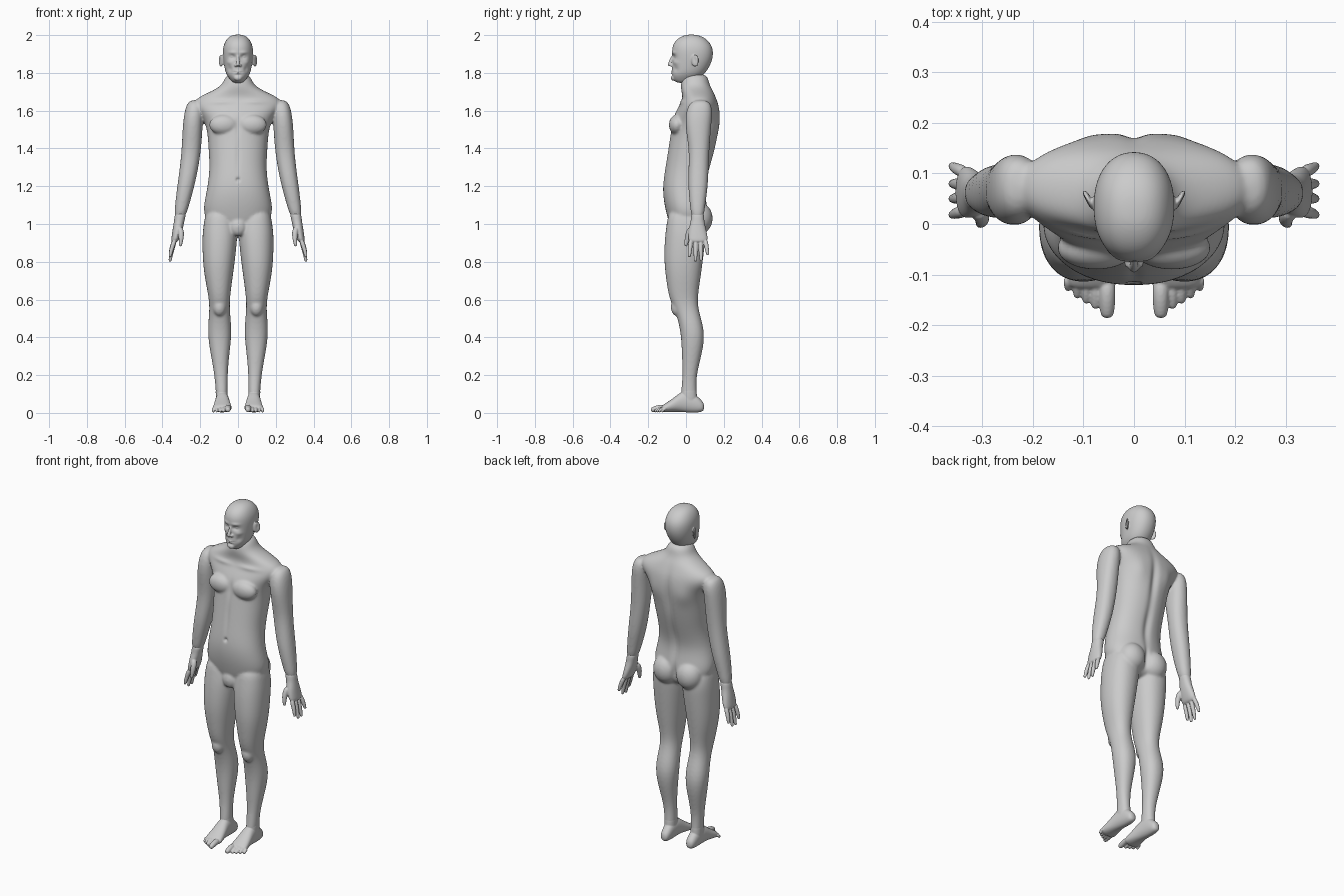
import bpy
import bmesh
import math
from mathutils import Matrix, Vector

old = bpy.data.objects.get("Cube")
if old:
    bpy.data.objects.remove(old, do_unlink=True)

skin = bpy.data.materials.new("plain grey")
skin.use_nodes = True
skin.diffuse_color = (0.6, 0.6, 0.6, 1)
skin.node_tree.nodes["Principled BSDF"].inputs["Base Color"].default_value = skin.diffuse_color

SIDES = 20


def skin_rings(bm, rings):
    """Bridge a list of rings of points into a closed tube."""
    loops = [[bm.verts.new(point) for point in ring] for ring in rings]
    for low, high in zip(loops, loops[1:]):
        for i in range(SIDES):
            j = (i + 1) % SIDES
            bm.faces.new((low[i], low[j], high[j], high[i]))
    bm.faces.new(loops[0])
    bm.faces.new(loops[-1])


def tube(bm, rows, side=1, along_y=False, power=2.2):
    """Loft rounded sections given as (station, x min, x max, other min, other max)."""
    rings = []
    for station, left, right, near, far in rows:
        ring = []
        for i in range(SIDES):
            angle = math.tau * i / SIDES
            c, s = math.cos(angle), math.sin(angle)
            c = math.copysign(abs(c) ** (2 / power), c)
            s = math.copysign(abs(s) ** (2 / power), s)
            x = side * ((left + right) / 2 + c * (right - left) / 2)
            other = (near + far) / 2 + s * (far - near) / 2
            ring.append((x, station, other) if along_y else (x, other, station))
        rings.append(ring)
    skin_rings(bm, rings)


def centred(rows):
    """Turn (station, half width, front, back) into full tube rows."""
    return [(z, -half, half, front, back) for z, half, front, back in rows]


def rod(bm, points, radii, side=1):
    """Round rod through a few points, for fingers, toes and facial ridges."""
    path = [Vector((side * x, y, z)) for x, y, z in points]
    turn = (path[-1] - path[0]).to_track_quat("Z", "Y")
    rings = []
    for centre, radius in zip(path, radii):
        angles = [math.tau * i / SIDES for i in range(SIDES)]
        rings.append([centre + turn @ Vector((math.cos(a), math.sin(a), 0)) * radius for a in angles])
    tip = turn @ Vector((0, 0, radii[-1] * 0.7))
    rings.append([path[-1] + tip + (point - path[-1]) * 0.6 for point in rings[-1]])
    skin_rings(bm, rings)


def ball(bm, centre, size, side=1, tilt=0):
    x, y, z = centre
    place = Matrix.Translation((side * x, y, z)) @ Matrix.Rotation(side * tilt, 4, "Z")
    place = place @ Matrix.Diagonal((*size, 1))
    bmesh.ops.create_icosphere(bm, subdivisions=3, radius=1, matrix=place)


def fuse(bm, name, voxel, smooth, dents=()):
    """Merge overlapping volumes into one skin, then push soft dents and bumps."""
    bmesh.ops.recalc_face_normals(bm, faces=bm.faces)
    mesh = bpy.data.meshes.new(name)
    bm.to_mesh(mesh)
    bm.free()
    obj = bpy.data.objects.new(name, mesh)
    bpy.context.collection.objects.link(obj)
    obj.modifiers.new("round", "SUBSURF").levels = 2
    remesh = obj.modifiers.new("merge", "REMESH")
    remesh.mode = "VOXEL"
    remesh.voxel_size = voxel
    relax = obj.modifiers.new("relax", "SMOOTH")
    relax.factor, relax.iterations = 0.5, smooth
    graph = bpy.context.evaluated_depsgraph_get()
    baked = bpy.data.meshes.new_from_object(obj.evaluated_get(graph))
    obj.modifiers.clear()
    obj.data = baked
    normals = [v.normal.copy() for v in baked.vertices]
    for (x, y, z), (wide, deep, tall), push in dents:
        for v, normal in zip(baked.vertices, normals):
            rise = (v.co.z - z) / tall
            if abs(rise) < 2.2:
                across = (abs(v.co.x) - x) / wide
                fall = rise ** 2 + across ** 2 + ((v.co.y - y) / deep) ** 2
                if fall < 5:
                    v.co += normal * push * math.exp(-fall)
    baked.materials.clear()
    baked.materials.append(skin)
    baked.shade_smooth()
    return obj


# Body: trunk and neck, then paired limbs and muscle masses
body = bmesh.new()
tube(body, centred([
    (.94, .05, -.06, .07), (1, .165, -.09, .11), (1.06, .187, -.106, .12), (1.12, .18, -.119, .11),
    (1.2, .162, -.126, .1), (1.3, .151, -.111, .13), (1.4, .158, -.095, .158), (1.5, .164, -.08, .178),
    (1.57, .19, -.07, .184), (1.63, .245, -.035, .176), (1.67, .22, -.018, .16), (1.705, .135, -.026, .145),
    (1.74, .077, -.03, .123), (1.8, .066, -.015, .115)]))
for s in (1, -1):
    # leg
    tube(body, [
        (1.09, .03, .165, -.09, .08), (1, .001, .19, -.103, .11), (.93, .002, .19, -.114, .105),
        (.8, .016, .188, -.118, .09), (.7, .03, .174, -.105, .076), (.6, .044, .153, -.09, .06),
        (.53, .042, .152, -.052, .07), (.42, .031, .164, -.026, .105), (.3, .047, .143, -.022, .082),
        (.2, .055, .125, -.017, .055), (.12, .054, .118, -.026, .056), (.06, .055, .116, -.03, .06)], s)
    # arm
    tube(body, [
        (1.658, .2, .255, .04, .115), (1.62, .18, .28, .002, .143), (1.53, .186, .293, -.008, .135),
        (1.4, .194, .298, .016, .124), (1.3, .209, .308, .013, .12), (1.2, .23, .322, .01, .117),
        (1.1, .258, .334, .02, .102), (1.02, .283, .34, .03, .094)], s)
    ball(body, (.075, .07, 1.03), (.078, .072, .085), s)
    ball(body, (.075, -.048, 1.525), (.078, .043, .055), s)
    ball(body, (.098, -.045, .56), (.036, .036, .05), s)
ball(body, (0, -.075, .985), (.045, .03, .05))
fuse(body, "body", .0065, 8, [
    ((0, .17, 1.5), (.022, .08, .13), -.014),
    ((0, .12, 1.24), (.022, .08, .13), -.012),
    ((0, .15, 1.03), (.012, .06, .06), -.02),
    ((.095, .18, 1.53), (.045, .06, .06), .008),
    ((0, -.12, 1.235), (.009, .03, .01), -.012),
    ((0, -.09, 1.52), (.012, .04, .05), -.006),
    ((0, -.1, 1.36), (.012, .04, .1), -.004),
    ((.09, -.03, 1.645), (.06, .04, .012), .006),
    ((.19, .0, 1.0), (.04, .06, .06), -.004),
])

# Head: skull, jaw, ears and facial ridges
head = bmesh.new()
tube(head, centred([
    (1.745, .025, -.045, .03), (1.762, .04, -.07, .06), (1.79, .062, -.078, .095), (1.82, .071, -.076, .118),
    (1.86, .078, -.073, .138), (1.9, .082, -.075, .146), (1.94, .08, -.075, .141), (1.975, .065, -.055, .115),
    (1.996, .042, -.02, .08), (2.003, .015, .01, .045)]))
rod(head, [(0, -.07, 1.893), (0, -.082, 1.86), (0, -.087, 1.842)], (.007, .009, .011))
rod(head, [(-.016, -.072, 1.803), (0, -.075, 1.803), (.016, -.072, 1.803)], (.004, .009, .004))
ball(head, (0, -.066, 1.773), (.022, .014, .015))
for s in (1, -1):
    ball(head, (.09, .048, 1.865), (.007, .022, .034), s, -.5)
    ball(head, (.012, -.078, 1.84), (.008, .009, .007), s)
fuse(head, "head", .004, 4, [
    ((.03, -.07, 1.884), (.017, .03, .011), -.011),
    ((.03, -.07, 1.885), (.009, .03, .005), .006),
    ((.03, -.07, 1.908), (.022, .03, .008), .004),
    ((.045, -.06, 1.855), (.016, .03, .012), .004),
    ((.045, -.06, 1.82), (.014, .03, .016), -.005),
    ((0, -.08, 1.803), (.024, .02, .003), -.005),
    ((0, -.08, 1.789), (.02, .02, .005), -.004),
    ((.1, .045, 1.87), (.012, .01, .018), -.004),
])

# Hands and feet
for s, label in ((1, "left"), (-1, "right")):
    hand = bmesh.new()
    tube(hand, [
        (1.07, .27, .334, .025, .098), (1.02, .283, .338, .028, .095), (.98, .29, .345, .014, .105),
        (.93, .306, .352, .01, .116), (.9, .32, .356, .014, .114)], s)
    for base_y, tip_y, tip_z in ((.026, .018, .83), (.052, .05, .806), (.078, .08, .808), (.102, .115, .84)):
        middle = (.35, (base_y + tip_y) / 2, (.92 + tip_z) / 2)
        rod(hand, [(.333, base_y, .92), middle, (.36, tip_y, tip_z)], (.013, .012, .0085), s)
    rod(hand, [(.308, .03, .985), (.298, .008, .94), (.305, 0, .888)], (.018, .015, .009), s)
    fuse(hand, label + "_hand", .003, 3)

    foot = bmesh.new()
    tube(foot, [
        (.097, .066, .1, .012, .05), (.075, .054, .112, .002, .075), (.03, .051, .116, 0, .115),
        (-.02, .047, .12, .004, .118), (-.06, .04, .126, .006, .083), (-.105, .032, .134, .002, .053),
        (-.132, .034, .132, .004, .036)], s, along_y=True)
    tube(foot, [
        (.03, .052, .117, -.03, .065), (.1, .054, .118, -.027, .057), (.15, .055, .12, -.02, .055)], s)
    for i, tip_y in enumerate((-.176, -.161, -.151, -.141, -.127)):
        tip_x = .053 + .018 * i + (.005 if i else 0)
        thick = .0165 if i == 0 else .0115 - .0006 * i
        knuckle = (tip_x, (tip_y - .105) / 2, thick + .012)
        rod(foot, [(tip_x, -.105, .025), knuckle, (tip_x, tip_y, thick)], (thick, thick, thick * .9), s)
    fuse(foot, label + "_foot", .0032, 3)
